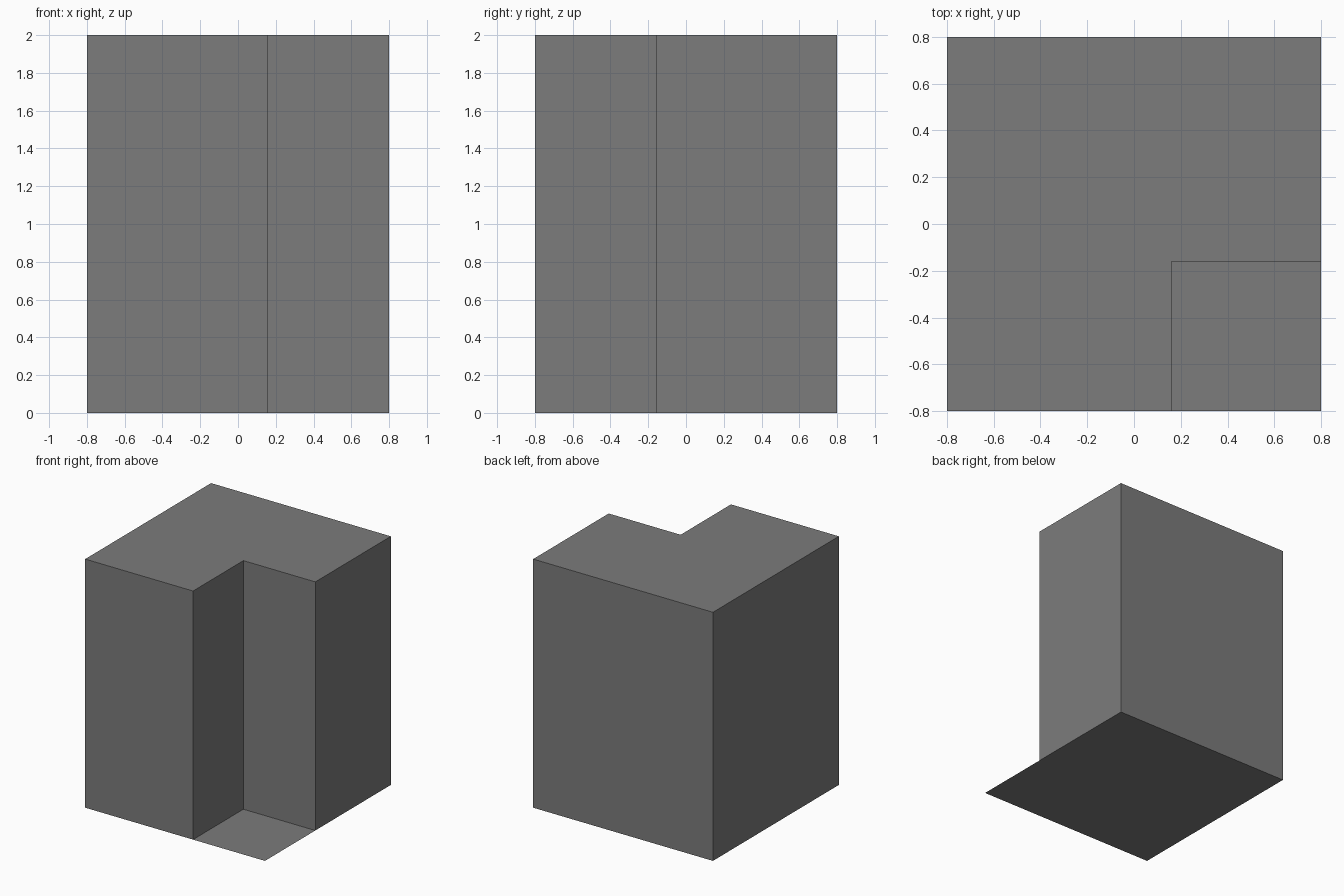
import bpy
import bmesh

if "Cube" in bpy.data.objects:
    bpy.data.objects.remove(bpy.data.objects["Cube"])

HALF, HEIGHT, NOTCH = 0.8, 2.0, 0.16

grey = bpy.data.materials.new("mid_grey")
grey.diffuse_color = (0.2, 0.2, 0.2, 1.0)
grey.use_nodes = True
grey.node_tree.nodes["Principled BSDF"].inputs["Base Color"].default_value = grey.diffuse_color


def make_object(name, bm):
    mesh = bpy.data.meshes.new(name)
    bm.to_mesh(mesh)
    bm.free()
    mesh.materials.append(grey)
    obj = bpy.data.objects.new(name, mesh)
    bpy.context.collection.objects.link(obj)
    return obj


# L-shaped block: profile extruded upwards, with the front right corner cut out
profile = [(-HALF, -HALF), (NOTCH, -HALF), (NOTCH, -NOTCH),
           (HALF, -NOTCH), (HALF, HALF), (-HALF, HALF)]
bm = bmesh.new()
base = bm.faces.new([bm.verts.new((x, y, 0)) for x, y in profile])
top = bmesh.ops.extrude_face_region(bm, geom=[base])["geom"]
bmesh.ops.translate(bm, vec=(0, 0, HEIGHT),
                    verts=[g for g in top if isinstance(g, bmesh.types.BMVert)])
# The square floor sheet closes the underside instead of the profile face
low = [f for f in bm.faces if all(v.co.z < 0.001 for v in f.verts)]
bmesh.ops.delete(bm, geom=low, context='FACES_ONLY')
bmesh.ops.recalc_face_normals(bm, faces=bm.faces[:])
if max(bm.faces, key=lambda f: f.calc_center_median().z).normal.z < 0:
    bmesh.ops.reverse_faces(bm, faces=bm.faces[:])
make_object("corner_block", bm)

# Thin floor sheet covering the full square footprint
bm = bmesh.new()
corners = [(-HALF, -HALF), (-HALF, HALF), (HALF, HALF), (HALF, -HALF)]
bm.faces.new([bm.verts.new((x, y, 0)) for x, y in corners])
make_object("floor_sheet", bm)
